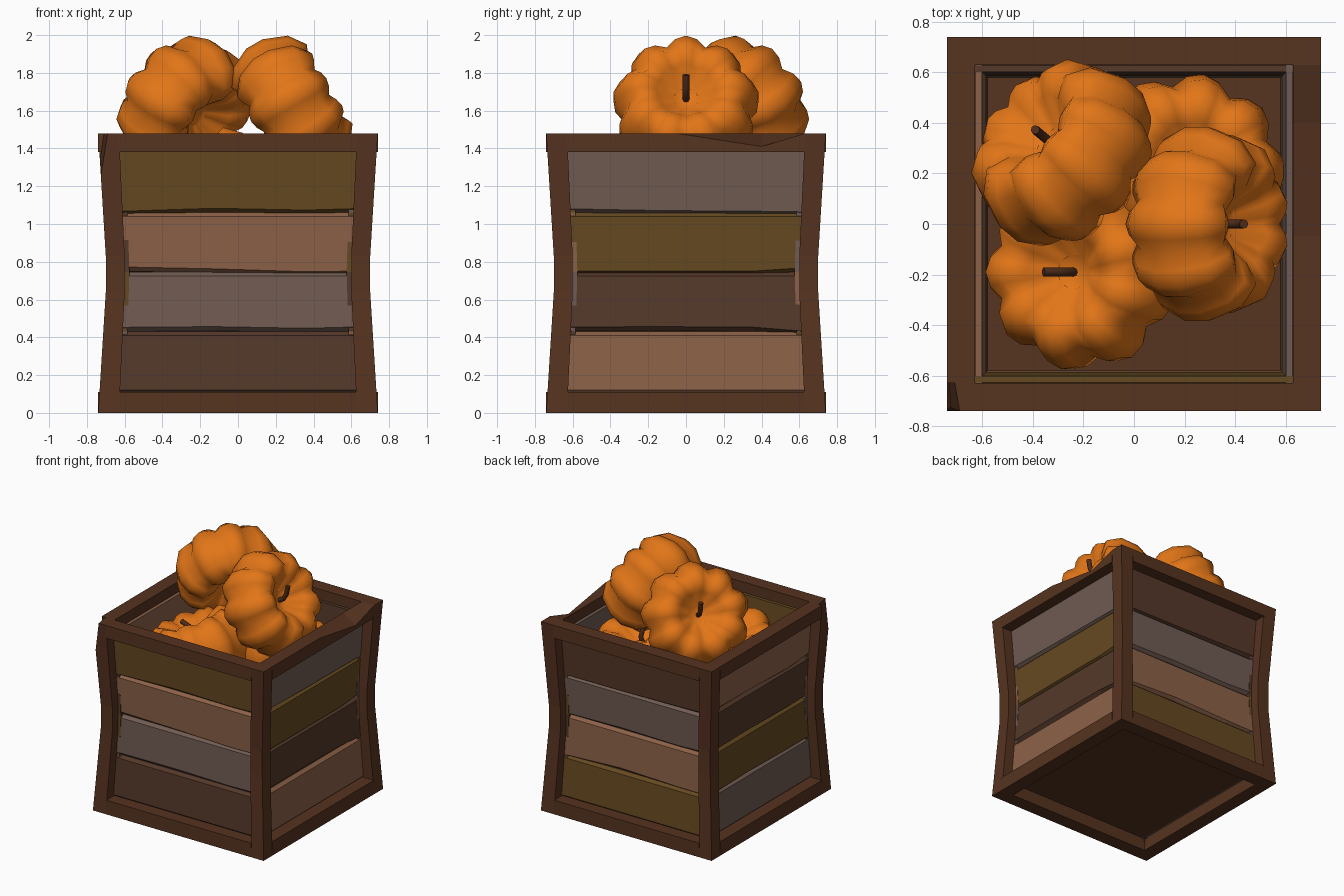
import bpy, bmesh, random
from math import sin, cos, pi, radians
from mathutils import Matrix, Vector

if "Cube" in bpy.data.objects:
    bpy.data.objects.remove(bpy.data.objects["Cube"])

random.seed(4)


def mat(name, r, g, b):
    m = bpy.data.materials.new(name)
    m.diffuse_color = (r, g, b, 1)
    m.use_nodes = True
    m.node_tree.nodes["Principled BSDF"].inputs["Base Color"].default_value = m.diffuse_color
    return m


FRAME = mat("frame_wood", .093, .033, .014)
OLIVE = mat("olive_wood", .133, .067, .015)
TAN = mat("tan_wood", .26, .12, .063)
GREY = mat("grey_wood", .163, .105, .084)
DARK = mat("dark_wood", .09, .04, .023)
ORANGE = mat("pumpkin_skin", .76, .18, .009)
STEM = mat("stem_brown", .08, .025, .01)


def finish(bm, name, material, smooth=False):
    bmesh.ops.recalc_face_normals(bm, faces=bm.faces)
    me = bpy.data.meshes.new(name)
    bm.to_mesh(me)
    bm.free()
    ob = bpy.data.objects.new(name, me)
    bpy.context.collection.objects.link(ob)
    me.materials.append(material)
    for p in me.polygons:
        p.use_smooth = smooth
    return ob


def loft(sections, bm=None):
    """Skin a list of equal-length point rings and cap both ends."""
    bm = bm or bmesh.new()
    rings = [[bm.verts.new(p) for p in s] for s in sections]
    n = len(rings[0])
    for a, b in zip(rings, rings[1:]):
        for i in range(n):
            bm.faces.new((a[i], a[(i + 1) % n], b[(i + 1) % n], b[i]))
    bm.faces.new(rings[0][::-1])
    bm.faces.new(rings[-1])
    return bm


def pinch(z):
    """Inward squeeze of the crate at height z."""
    return .04 * max(0, 1 - max(0, abs(z - .74) - .1) / .64)


# corner posts, squeezed at the middle
for sx in (-1, 1):
    for sy in (-1, 1):
        secs = []
        for z in (0, .11, .64, .83, 1.38, 1.48):
            p = pinch(z)
            o, i = .74 - p, .63 - .75 * p
            secs.append([(sx * a, sy * b, z) for a, b in ((i, i), (o, i), (o, o), (i, o))])
        bm = loft(secs)
        if sx < 0 and sy < 0:
            # chipped top corner
            a, b, c = Vector((-.74, -.45, 1.48)), Vector((-.69, -.74, 1.48)), Vector((-.74, -.74, 1.15))
            n = (b - a).cross(c - a)
            if n.x > 0:
                n.negate()
            bmesh.ops.bisect_plane(bm, geom=bm.verts[:] + bm.edges[:] + bm.faces[:],
                                   plane_co=a, plane_no=n, clear_outer=True)
            bmesh.ops.holes_fill(bm, edges=[e for e in bm.edges if e.is_boundary])
        finish(bm, "corner_post", FRAME)

# top and bottom rails; the right top rail carries a dent
for k, side in enumerate(("front", "right", "back", "left")):
    rot = Matrix.Rotation(k * pi / 2, 4, 'Z')
    for level, z0, z1 in (("bottom", 0, .11), ("top", 1.38, 1.48)):
        secs = []
        for t in (-.63, -.05, .4, .63):
            zo = 1.41 if (side, level, t) == ("right", "top", .4) else z1
            secs.append([(t, -.63, z0), (t, -.74, z0), (t, -.74, zo), (t, -.63, z1)])
        bm = loft(secs)
        bm.transform(rot)
        finish(bm, f"{side}_{level}_rail", FRAME)

# four planks per side, uneven edges with a small chamfer
colours = {"front": (DARK, GREY, TAN, OLIVE), "right": (TAN, DARK, OLIVE, GREY),
           "back": (OLIVE, TAN, GREY, DARK), "left": (GREY, OLIVE, DARK, TAN)}
levels = (.09, .43, .745, 1.06, 1.40)
for k, (side, cols) in enumerate(colours.items()):
    for j, col in enumerate(cols):
        secs = []
        for t in (-.63, -.13, .36, .63):
            z0, z1 = levels[j], levels[j + 1]
            drop = random.uniform(0, .03) if j else 0
            ring = [(z0, .605), (z1, .605), (z1, .63), (z1 - .02, .655),
                    (z0 + .03 - drop, .655), (z0 + .005 - drop * .5, .63)]
            secs.append([(t, -(d - .75 * pinch(z)), z) for z, d in ring])
        bm = loft(secs)
        bm.transform(Matrix.Rotation(k * pi / 2, 4, 'Z'))
        finish(bm, f"{side}_plank", col)

# recessed underside and the raised floor the pumpkins rest on
for name, z, h in (("underside_panel", .09, .61), ("inner_floor", .88, .60)):
    finish(loft([[(-h, -h, q), (h, -h, q), (h, h, q), (-h, h, q)] for q in (z, z + .03)]),
           name, FRAME)

PROFILE = [(.07, .08), (.16, .19), (.25, .23), (.34, .165), (.39, .04),
           (.39, -.06), (.34, -.165), (.25, -.23), (.15, -.19), (.06, -.1)]


def pumpkin(name, centre, azimuth, tilt, roll=0):
    xf = (Matrix.Translation(centre) @ Matrix.Rotation(radians(azimuth), 4, 'Z')
          @ Matrix.Rotation(radians(tilt), 4, 'Y') @ Matrix.Rotation(radians(roll), 4, 'Z'))
    # lobed body
    secs = []
    for r, z in PROFILE:
        ring = []
        for i in range(36):
            a = 2 * pi * i / 36
            g = 1 - abs(sin(4.5 * a))
            rr = r * (1 - .14 * g * r / .4)
            ring.append((rr * cos(a), rr * sin(a), z * (1 - .14 * g)))
        secs.append(ring)
    bm = loft(secs)
    bm.transform(xf)
    finish(bm, name, ORANGE, True)
    # bent stem
    path = ((0, .05), (0, .12), (-.025, .165), (-.075, .21))
    secs = []
    for (x, z), lean in zip(path, (0, .2, .7, .85)):
        secs.append([(x + .018 * cos(q * pi / 4) * cos(lean), .018 * sin(q * pi / 4),
                      z + .018 * cos(q * pi / 4) * sin(lean)) for q in range(8)])
    bm = loft(secs)
    bm.transform(xf)
    ob = finish(bm, name + "_stem", STEM, True)
    for p in ob.data.polygons:
        if len(p.vertices) > 4:
            p.use_smooth = False


pumpkin("right_pumpkin", (.29, 0, 1.62), 0, 60)
pumpkin("back_left_pumpkin", (-.28, .28, 1.62), 140, 60)
pumpkin("front_left_pumpkin", (-.21, -.19, 1.21), 180, 22, 180)
pumpkin("back_right_pumpkin", (.21, .21, 1.19), 60, 15)
